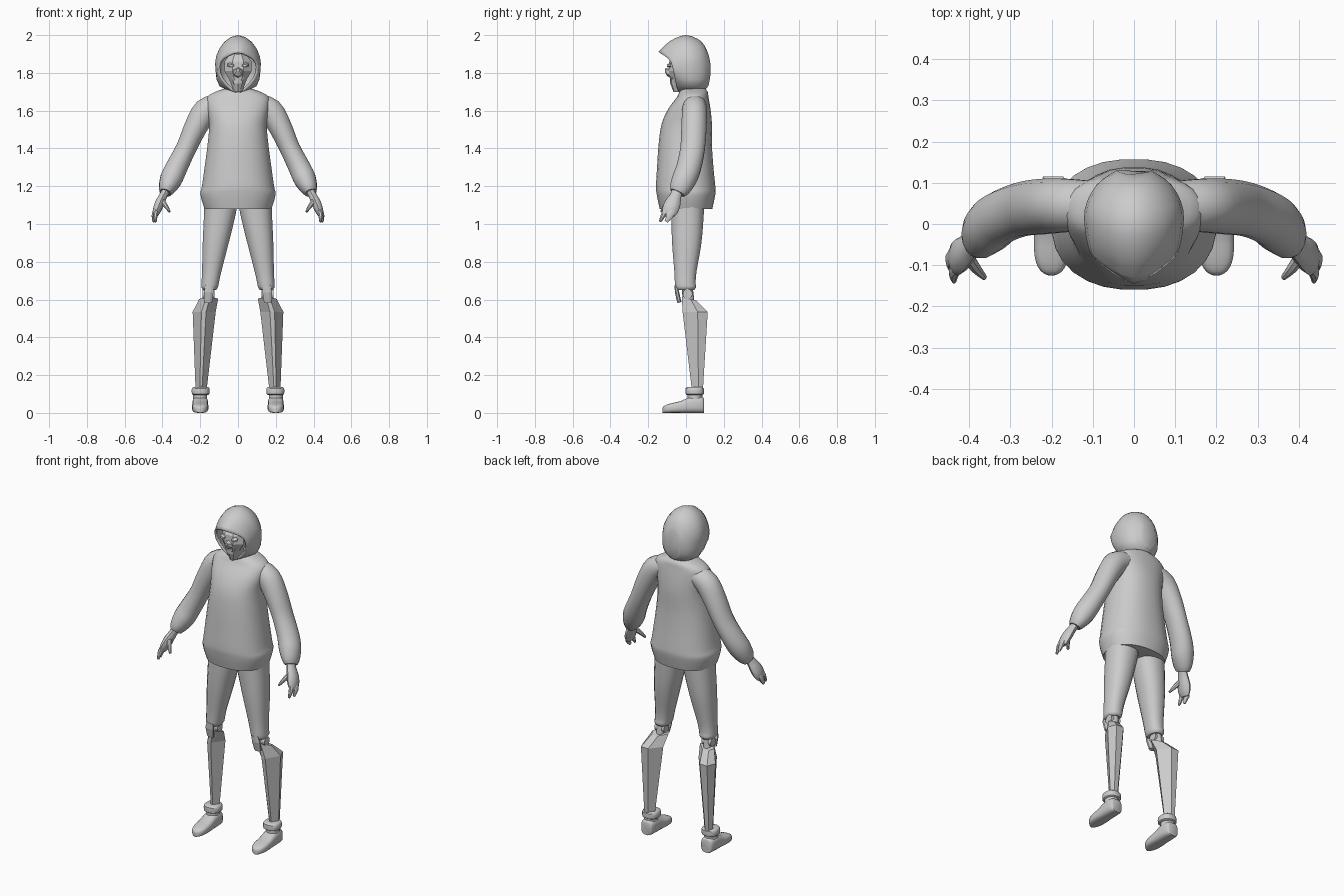
import bpy, bmesh, math
from mathutils import Vector


def catmull(pts, n, closed=False):
    """Insert n steps per span along a list of equal-length tuples."""
    if n < 2:
        return [tuple(p) for p in pts]
    out, m = [], len(pts)
    get = (lambda i: pts[i % m]) if closed else (lambda i: pts[max(0, min(m - 1, i))])
    for i in range(m if closed else m - 1):
        a, b, c, d = get(i - 1), get(i), get(i + 1), get(i + 2)
        for k in range(n):
            t = k / n
            out.append(tuple(
                0.5 * (2 * q + (r - p) * t + (2 * p - 5 * q + 4 * r - s) * t * t
                       + (3 * q - p - 3 * r + s) * t ** 3)
                for p, q, r, s in zip(a, b, c, d)))
    if not closed:
        out.append(tuple(pts[-1]))
    return out


def skin(name, rings, smooth=True, mirror=False, open_start=False, thick=0):
    """Bridge closed rings into a surface and cap the ends."""
    bm = bmesh.new()
    vs = [[bm.verts.new(p) for p in r] for r in rings]
    n = len(vs[0])
    for a, b in zip(vs, vs[1:]):
        for i in range(n):
            j = (i + 1) % n
            bm.faces.new((a[i], a[j], b[j], b[i]))
    if not open_start:
        bm.faces.new(vs[0])
    bm.faces.new(vs[-1])
    bmesh.ops.recalc_face_normals(bm, faces=bm.faces)
    me = bpy.data.meshes.new(name)
    bm.to_mesh(me)
    bm.free()
    ob = bpy.data.objects.new(name, me)
    bpy.context.collection.objects.link(ob)
    if thick:
        m = ob.modifiers.new("thickness", 'SOLIDIFY')
        m.thickness, m.offset = thick, -1
    if mirror:
        ob.modifiers.new("mirror", 'MIRROR').use_clip = False
    if smooth:
        bpy.ops.object.select_all(action='DESELECT')
        ob.select_set(True)
        bpy.context.view_layer.objects.active = ob
        bpy.ops.object.shade_smooth_by_angle(angle=math.radians(40))
    return ob


def loft(name, secs, sides=16, steps=3, axis=None, ref='Y', power=2, **kw):
    """Superelliptic sections (x, y, z, rx, ry) along a path."""
    secs = catmull(secs, steps)
    ref = Vector((0, 1, 0)) if ref == 'Y' else Vector((0, 0, 1))
    rings = []
    for i, s in enumerate(secs):
        a, b = secs[max(0, i - 1)], secs[min(len(secs) - 1, i + 1)]
        t = Vector(axis) if axis else (Vector(b[:3]) - Vector(a[:3])).normalized()
        v = (ref - t * ref.dot(t)).normalized()
        u = v.cross(t)
        ring = []
        for k in range(sides):
            an = 2 * math.pi * (k + 0.5) / sides
            c, d = math.cos(an), math.sin(an)
            c = math.copysign(abs(c) ** (2 / power), c)
            d = math.copysign(abs(d) ** (2 / power), d)
            ring.append(Vector(s[:3]) + u * c * s[3] + v * d * s[4])
        rings.append(ring)
    return skin(name, rings, **kw)


UP = (0, 0, 1)

# Hooded top: body with gathered hem
loft("hoodie_body", [
    (0, 0, 1.08, .178, .14), (0, 0, 1.125, .193, .15), (0, 0, 1.165, .20, .157),
    (0, -.002, 1.20, .192, .158), (0, -.004, 1.30, .178, .15),
    (0, -.004, 1.42, .162, .142), (0, .004, 1.53, .153, .134),
    (0, .018, 1.61, .165, .112), (0, .035, 1.67, .165, .085),
    (0, .04, 1.70, .12, .075), (0, .04, 1.72, .06, .06)],
    sides=28, axis=UP, power=2.3)

# Sleeves gathered at the wrist
loft("sleeve", [
    (.10, .045, 1.635, .055, .06), (.17, .045, 1.60, .068, .066),
    (.225, .042, 1.51, .062, .068), (.275, .035, 1.40, .055, .066),
    (.325, .015, 1.30, .059, .066), (.353, -.008, 1.24, .060, .065),
    (.375, -.032, 1.19, .046, .056), (.385, -.045, 1.165, .032, .042)],
    sides=16, mirror=True)

# Hands: cuff, palm and three digits
loft("palm", [
    (.375, -.038, 1.19, .024, .03), (.393, -.053, 1.155, .022, .03),
    (.415, -.07, 1.11, .026, .042), (.43, -.085, 1.07, .022, .042),
    (.437, -.09, 1.045, .012, .03)], sides=10, steps=2, mirror=True)
for name, path in (
        ("thumb", [(.405, -.075, 1.13, .014, .016), (.385, -.105, 1.10, .013, .014),
                   (.362, -.13, 1.065, .006, .007)]),
        ("front_finger", [(.425, -.095, 1.09, .014, .018), (.437, -.118, 1.05, .013, .015),
                          (.436, -.138, 1.012, .006, .007)]),
        ("rear_finger", [(.435, -.075, 1.08, .014, .022), (.446, -.085, 1.045, .012, .02),
                         (.446, -.105, 1.012, .006, .01)])):
    loft(name, path, sides=8, steps=2, mirror=True)

# Trouser legs
loft("trouser_leg", [
    (.09, .008, 1.14, .09, .09), (.095, .008, 1.06, .086, .088),
    (.118, .004, .90, .07, .079), (.139, -.003, .75, .052, .06),
    (.147, -.004, .69, .047, .056), (.150, -.002, .665, .044, .056),
    (.150, -.002, .65, .034, .045)], sides=16, axis=UP, power=2.3, mirror=True)

# Mechanical knees: strut, pivot and front guard
loft("knee_strut", [(.150, .005, .69, .024, .026), (.155, .01, .63, .026, .03),
                    (.158, .015, .58, .026, .03)], sides=10, steps=1, mirror=True)
loft("knee_pivot", [(.125, .008, .63, .026, .026), (.188, .008, .63, .026, .026)],
     sides=12, steps=1, mirror=True)
loft("knee_guard", [(.150, -.053, .675, .022, .008), (.155, -.048, .64, .028, .012),
                    (.158, -.035, .585, .022, .012)],
     sides=8, steps=1, smooth=False, mirror=True)

# Faceted shin blades: hexagonal rings (z, inner x, outer x, front y, back y)
rings = []
for z, xi, xo, yf, yb, drop in ((.615, .105, .205, -.022, .055, .02),
                                (.535, .118, .240, -.018, .115, .0),
                                (.13, .165, .225, .030, .090, .0)):
    w, d = xo - xi, yb - yf
    rings.append([(xi + w * fx, yf + d * fy, z - drop * fy) for fx, fy in
                  ((.42, 0), (.62, 0), (1, .6), (.84, 1), (.44, 1), (0, .5))])
skin("shin_blade", rings, smooth=False, mirror=True)

# Ankle collars and shoes
loft("ankle_collar", [
    (.198, .046, .095, .036, .036), (.198, .046, .10, .047, .049),
    (.198, .046, .13, .047, .049), (.198, .046, .138, .036, .036)],
    sides=16, steps=2, axis=UP, power=2.4, mirror=True)
loft("ankle_core", [(.2, .047, .05, .038, .04), (.2, .047, .10, .038, .04)],
     sides=14, steps=1, axis=UP, mirror=True)
shoe = [(.095, .030, .075), (.085, .038, .085), (.04, .042, .088), (.005, .042, .078),
        (-.03, .043, .062), (-.075, .042, .052), (-.105, .033, .043), (-.12, .019, .034),
        (-.125, .006, .024)]
loft("shoe", [(.2, y, h / 2, w, h / 2) for y, w, h in shoe],
     sides=16, steps=2, axis=(0, -1, 0), ref='Z', power=3.2, mirror=True)

# Hood: half rings from the pointed face opening to the back
half_rings = [
    [(0, -.145, 1.912), (.055, -.118, 1.893), (.098, -.082, 1.86),
     (.103, -.065, 1.80), (.062, -.052, 1.735), (0, -.035, 1.69)],
    [(0, -.085, 1.968), (.066, -.068, 1.943), (.109, -.04, 1.88),
     (.114, -.028, 1.80), (.085, -.015, 1.73), (0, -.008, 1.692)],
    [(0, 0, 2.0), (.072, .01, 1.965), (.115, .03, 1.89),
     (.117, .035, 1.81), (.098, .035, 1.73), (0, .03, 1.695)],
    [(0, .083, 1.965), (.056, .086, 1.937), (.088, .09, 1.875),
     (.091, .095, 1.80), (.076, .09, 1.735), (0, .08, 1.695)],
    [(0, .118, 1.90), (.026, .122, 1.885), (.04, .129, 1.85),
     (.042, .130, 1.80), (.034, .124, 1.755), (0, .118, 1.73)]]
rings = [catmull(h + [(-x, y, z) for x, y, z in h[-2:0:-1]], 2, True)
         for h in half_rings]
cols = list(zip(*rings))
rings = list(zip(*[catmull(c, 3) for c in cols]))
skin("hood", rings, open_start=True, thick=.012)

# Faceted face mask inside the hood
loft("face_mask", [
    (0, -.01, 1.90, .045, .06), (0, -.02, 1.86, .078, .075), (0, -.025, 1.81, .078, .072),
    (0, -.025, 1.765, .05, .062), (0, -.02, 1.70, .024, .045)],
    sides=8, steps=1, axis=UP, smooth=False)
loft("mask_snout", [(0, -.07, 1.80, .04, .034), (0, -.10, 1.805, .022, .022),
                    (0, -.112, 1.815, .008, .008)],
     sides=6, steps=1, axis=(0, -1, 0), ref='Z', smooth=False)
loft("mask_jaw", [(0, -.07, 1.775, .036, .015), (0, -.068, 1.745, .026, .016),
                  (0, -.055, 1.70, .012, .012)],
     sides=6, steps=1, axis=UP, smooth=False)
loft("mask_eye", [(.038, -.08, 1.842, .022, .012), (.036, -.10, 1.838, .013, .007)],
     sides=6, steps=1, axis=(0, -1, 0), ref='Z', smooth=False, mirror=True)
